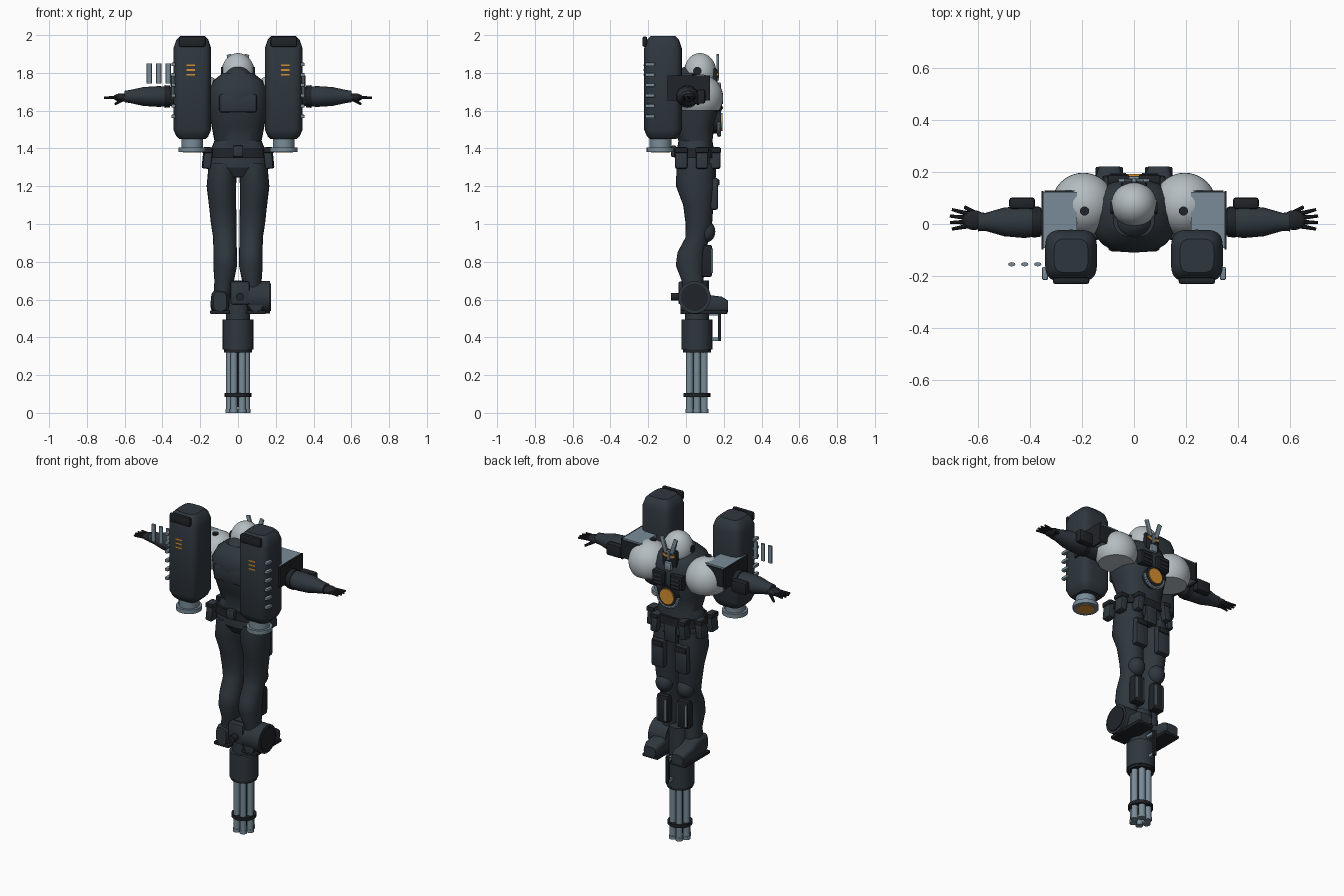
import bpy
import bmesh
from math import cos, sin, pi, copysign
from mathutils import Vector, Matrix, Euler

default_cube = bpy.data.objects.get("Cube")
if default_cube:
    bpy.data.objects.remove(default_cube)


def paint(name, red, green, blue):
    material = bpy.data.materials.new(name)
    material.use_nodes = True
    color = (red, green, blue, 1)
    material.diffuse_color = color
    material.node_tree.nodes["Principled BSDF"].inputs["Base Color"].default_value = color
    return material


slate = paint("dark slate", .028, .038, .048)
charcoal = paint("charcoal", .014, .017, .021)
steel = paint("blue steel", .19, .26, .31)
pale = paint("pale grey", .46, .51, .54)
amber = paint("amber", .68, .28, .03)
parts = []


def finish(name, mesh_data, material):
    bmesh.ops.recalc_face_normals(mesh_data, faces=mesh_data.faces)
    mesh = bpy.data.meshes.new(name)
    mesh_data.to_mesh(mesh)
    mesh_data.free()
    mesh.materials.append(material)
    part = bpy.data.objects.new(name, mesh)
    bpy.context.collection.objects.link(part)
    parts.append(part)
    return part


def box(name, center, size, material, bevel=0, tilt=(0, 0, 0)):
    bm = bmesh.new()
    bmesh.ops.create_cube(bm, size=1, matrix=Matrix.Diagonal((*size, 1)))
    if bevel:
        bmesh.ops.bevel(bm, geom=bm.edges[:], offset=bevel, segments=2, profile=.5, affect="EDGES")
    bm.transform(Matrix.Translation(center) @ Euler(tilt).to_matrix().to_4x4())
    return finish(name, bm, material)


def rod(name, start, end, radius, material, sides=24, tip=None):
    start, end = Vector(start), Vector(end)
    span = end - start
    turn = span.to_track_quat("Z", "Y").to_matrix().to_4x4()
    bm = bmesh.new()
    bmesh.ops.create_cone(bm, cap_ends=True, segments=sides, radius1=radius,
                          radius2=radius if tip is None else tip, depth=span.length,
                          matrix=Matrix.Translation((start + end) / 2) @ turn)
    return finish(name, bm, material)


def ball(name, center, radii, material, cut=None):
    bm = bmesh.new()
    bmesh.ops.create_uvsphere(bm, u_segments=32, v_segments=20, radius=1,
                              matrix=Matrix.Translation(center) @ Matrix.Diagonal((*radii, 1)))
    if cut is not None:
        whole = bm.verts[:] + bm.edges[:] + bm.faces[:]
        bmesh.ops.bisect_plane(bm, geom=whole, plane_co=(0, 0, cut), plane_no=(0, 0, 1), clear_inner=True)
        bmesh.ops.holes_fill(bm, edges=[edge for edge in bm.edges if edge.is_boundary])
    return finish(name, bm, material)


def loft(name, axis, rings, material, power=2, sides=24):
    """Skin rings of (position, centre u, centre v, radius u, radius v) along an axis."""
    order = {"x": (2, 0, 1), "y": (0, 2, 1), "z": (0, 1, 2)}[axis]
    bm = bmesh.new()
    loops = []
    for along, cu, cv, ru, rv in rings:
        loop = []
        for step in range(sides):
            angle = 2 * pi * step / sides
            c, s = cos(angle), sin(angle)
            u = cu + ru * copysign(abs(c) ** (2 / power), c)
            v = cv + rv * copysign(abs(s) ** (2 / power), s)
            point = (u, v, along)
            loop.append(bm.verts.new([point[index] for index in order]))
        loops.append(loop)
    for low, high in zip(loops, loops[1:]):
        for step in range(sides):
            after = (step + 1) % sides
            bm.faces.new((low[step], low[after], high[after], high[step]))
    bm.faces.new(loops[0])
    bm.faces.new(loops[-1])
    return finish(name, bm, material)


def hoop(name, center, radius, thickness, material, start=0, end=2 * pi):
    """Band in the xz plane, swept over an arc of short rods."""
    count = 16
    spots = []
    for step in range(count + 1):
        angle = start + (end - start) * step / count
        spots.append(Vector(center) + radius * Vector((cos(angle), 0, sin(angle))))
    for here, there in zip(spots, spots[1:]):
        rod(name, here, there, thickness, material, sides=8)


# Trunk, neck guard and helmet
loft("torso", "z", [(1.25, 0, .05, .07, .07), (1.3, 0, .05, .155, .1), (1.38, 0, .05, .15, .1),
                    (1.44, 0, .05, .125, .09), (1.52, 0, .04, .14, .11), (1.6, 0, .035, .155, .135),
                    (1.7, 0, .03, .16, .14), (1.76, 0, .03, .13, .12), (1.8, 0, .03, .08, .08)], slate, power=2.6)
loft("belt", "z", [(1.35, 0, .05, .162, .112), (1.4, 0, .05, .155, .11)], charcoal, power=2.6)
ball("neck_guard", (0, .01, 1.71), (.092, .085, .125), slate)
ball("helmet", (0, .075, 1.8), (.088, .086, .105), pale)
box("back_plate", (0, -.085, 1.64), (.2, .04, .1), slate, bevel=.015)
box("back_buckle", (0, -.065, 1.385), (.055, .03, .06), slate, bevel=.008)
box("groin_plate", (0, .145, 1.31), (.08, .03, .13), slate, bevel=.01)

# Mask and chest reactor
box("mask", (0, .145, 1.77), (.1, .045, .11), charcoal, bevel=.015)
box("mask_jaw", (0, .17, 1.725), (.045, .03, .05), steel, bevel=.008)
box("mask_nose", (0, .17, 1.79), (.016, .012, .06), steel)
rod("reactor_housing", (0, .12, 1.54), (0, .185, 1.54), .062, charcoal)
rod("reactor_glow", (0, .18, 1.54), (0, .192, 1.54), .048, amber)
hoop("reactor_collar", (0, .175, 1.54), .068, .011, steel, start=pi, end=2 * pi)

for side, label in ((1, "left_"), (-1, "right_")):
    # Mask details
    box(label + "eye", (side * .026, .169, 1.787), (.032, .008, .014), amber, tilt=(0, side * -.3, 0))
    box(label + "crest", (side * .034, .168, 1.85), (.026, .014, .1), steel, bevel=.004, tilt=(0, side * .3, 0))
    rod(label + "ear", (side * .07, .06, 1.81), (side * .09, .06, 1.81), .022, charcoal)

    # Chest armour
    box(label + "chest_panel", (side * .06, .165, 1.64), (.085, .05, .09), charcoal, bevel=.01)
    for row in range(3):
        box(label + "chest_slat", (side * .06, .192, 1.615 + row * .025), (.06, .008, .012), slate)

    # Shoulder dome and its outer guard
    ball(label + "shoulder_dome", (side * .195, .075, 1.67), (.122, .122, .122), pale, cut=1.6)
    rod(label + "dome_port", (side * .19, .05, 1.77), (side * .19, .05, 1.795), .018, charcoal, sides=12)
    box(label + "shoulder_guard", (side * .285, .015, 1.725), (.13, .215, .12), steel)
    box(label + "guard_face", (side * .352, .015, 1.72), (.009, .225, .13), charcoal)
    box(label + "guard_front", (side * .285, .124, 1.72), (.12, .008, .11), charcoal)

    # Arm, hand and forearm box
    arm = [(.16, .05, .06), (.34, .05, .05), (.42, .055, .062), (.5, .05, .055), (.57, .035, .035), (.6, .03, .036)]
    loft(label + "arm", "x", [(side * along, .008, 1.675, deep, tall) for along, tall, deep in arm], slate)
    loft(label + "cuff", "x", [(side * .36, .008, 1.675, .058, .058), (side * .39, .008, 1.675, .06, .06)], charcoal)
    ball(label + "palm", (side * .615, .015, 1.67), (.045, .038, .022), charcoal)
    for finger in range(4):
        spread = finger - 1.5
        knuckle = (side * .64, .016 + spread * .016, 1.67)
        tip = (side * (.712 - abs(spread) * .008), .018 + spread * .025, 1.668)
        rod(label + "finger", knuckle, tip, .01, charcoal, sides=10, tip=.006)
    rod(label + "thumb", (side * .6, .035, 1.665), (side * .65, .065, 1.635), .011, charcoal, sides=10, tip=.007)
    box(label + "forearm_box", (side * .43, .08, 1.675), (.1, .045, .075), charcoal, bevel=.012)

    # Booster pod with nozzle, vents and warning marks
    pod = [(1.45, .07), (1.465, .085), (1.5, .1), (1.93, .1), (1.975, .085), (1.995, .065)]
    loft(label + "pod", "z", [(z, side * .242, -.122, r, r) for z, r in pod], slate, power=4, sides=40)
    box(label + "pod_cap", (side * .242, -.218, 1.965), (.14, .025, .055), charcoal, bevel=.009)
    nozzle = Vector((side * .242, -.135, 1.38))
    rod(label + "nozzle", nozzle, nozzle + Vector((0, 0, .08)), .058, steel)
    rod(label + "nozzle_lip", nozzle, nozzle + Vector((0, 0, .025)), .073, steel)
    rod(label + "nozzle_glow", nozzle - Vector((0, 0, .002)), nozzle, .05, amber)
    for row in range(6):
        box(label + "vent", (side * .342, -.19, 1.57 + row * .055), (.022, .05, .018), steel, bevel=.004)
    for row in range(3):
        box(label + "warning_mark", (side * .25, -.221, 1.79 + row * .025), (.044, .006, .009), amber)

    # Belt pouches
    for x, y in ((.16, -.025), (.165, .085), (.095, .15)):
        box(label + "pouch", (side * x, y, 1.35), (.045, .065, .115), slate, bevel=.01, tilt=(0, side * -.1, 0))
        box(label + "pouch_flap", (side * x, y, 1.39), (.052, .072, .03), charcoal, bevel=.008)

    # Leg
    leg = [(1.32, .08, .05, .075, .1), (1.2, .088, .05, .078, .103), (1.1, .082, .065, .072, .08),
           (1.0, .075, .068, .068, .07), (.93, .07, .06, .062, .062), (.85, .068, .03, .062, .075),
           (.78, .068, .022, .063, .076), (.7, .073, .035, .052, .058), (.6, .085, .04, .045, .058)]
    loft(label + "leg", "z", [(z, side * x, y, across, deep) for z, x, y, across, deep in leg], slate)
    box(label + "thigh_pad", (side * .08, .148, 1.16), (.085, .045, .17), slate, bevel=.012)
    box(label + "thigh_pad_cap", (side * .08, .155, 1.22), (.075, .045, .035), charcoal, bevel=.008)
    ball(label + "knee_cap", (side * .073, .105, .96), (.052, .05, .058), slate)
    box(label + "shin_plate", (side * .07, .11, .805), (.075, .055, .17), charcoal, bevel=.01)
    for edge in (-1, 1):
        box(label + "shin_trim", (side * .07 + edge * .028, .138, .805), (.008, .01, .13), steel)

    # Boot
    boot = [(-.03, .59, .035, .05), (0, .59, .047, .06), (.08, .59, .048, .06),
            (.13, .578, .05, .045), (.19, .573, .05, .042), (.222, .565, .04, .03)]
    loft(label + "boot", "y", [(y, side * .095, z, wide, tall) for y, z, wide, tall in boot], slate, power=3.5)
    box(label + "sole", (side * .095, .095, .533), (.105, .25, .02), charcoal, bevel=.006)

# Loose rods beside the right pod
for step in range(3):
    loft("loose_rod", "z", [(1.745, -.37 - step * .05, -.155, .014, .008),
                            (1.85, -.37 - step * .05, -.155, .014, .008)], steel, sides=12)


# Rotary gun: neck, housing, clustered barrels
def axle(z, x=0, y=0):
    return (x, .058 + y, z)


rod("gun_neck", axle(.48), axle(.7), .064, slate)
rod("gun_housing", axle(.335), axle(.495), .081, slate, sides=32)
rod("gun_housing_lip", axle(.32), axle(.345), .075, charcoal, sides=32)
rod("barrel_spindle", axle(.03), axle(.33), .02, charcoal)
for index in range(6):
    angle = index * pi / 3
    x, y = .044 * cos(angle), .044 * sin(angle)
    rod("barrel", axle(0, x, y), axle(.33, x, y), .019, steel, sides=16)
    rod("muzzle", axle(0, x, y), axle(.02, x, y), .022, steel, sides=16)
rod("barrel_clamp", axle(.085), axle(.105), .071, charcoal)

# Ammunition drum, rear knob and carrying handle
rod("ammo_drum", (.05, .045, .612), (.17, .045, .612), .086, slate, sides=32)
rod("drum_lid", (.165, .045, .612), (.176, .045, .612), .072, charcoal, sides=32)
box("gun_feed", (.01, -.01, .635), (.1, .06, .12), slate, bevel=.008)
rod("rear_knob", (.01, -.08, .615), (.01, -.02, .615), .021, charcoal)
box("handle_bar", (0, .177, .46), (.018, .016, .16), charcoal)
for height in (.39, .525):
    box("handle_arm", (0, .15, height), (.018, .06, .018), steel)

# Smooth rounded parts while keeping hard edges crisp
bpy.ops.object.select_all(action="DESELECT")
for part in parts:
    part.select_set(True)
bpy.context.view_layer.objects.active = parts[0]
bpy.ops.object.shade_smooth_by_angle(angle=pi / 6)
